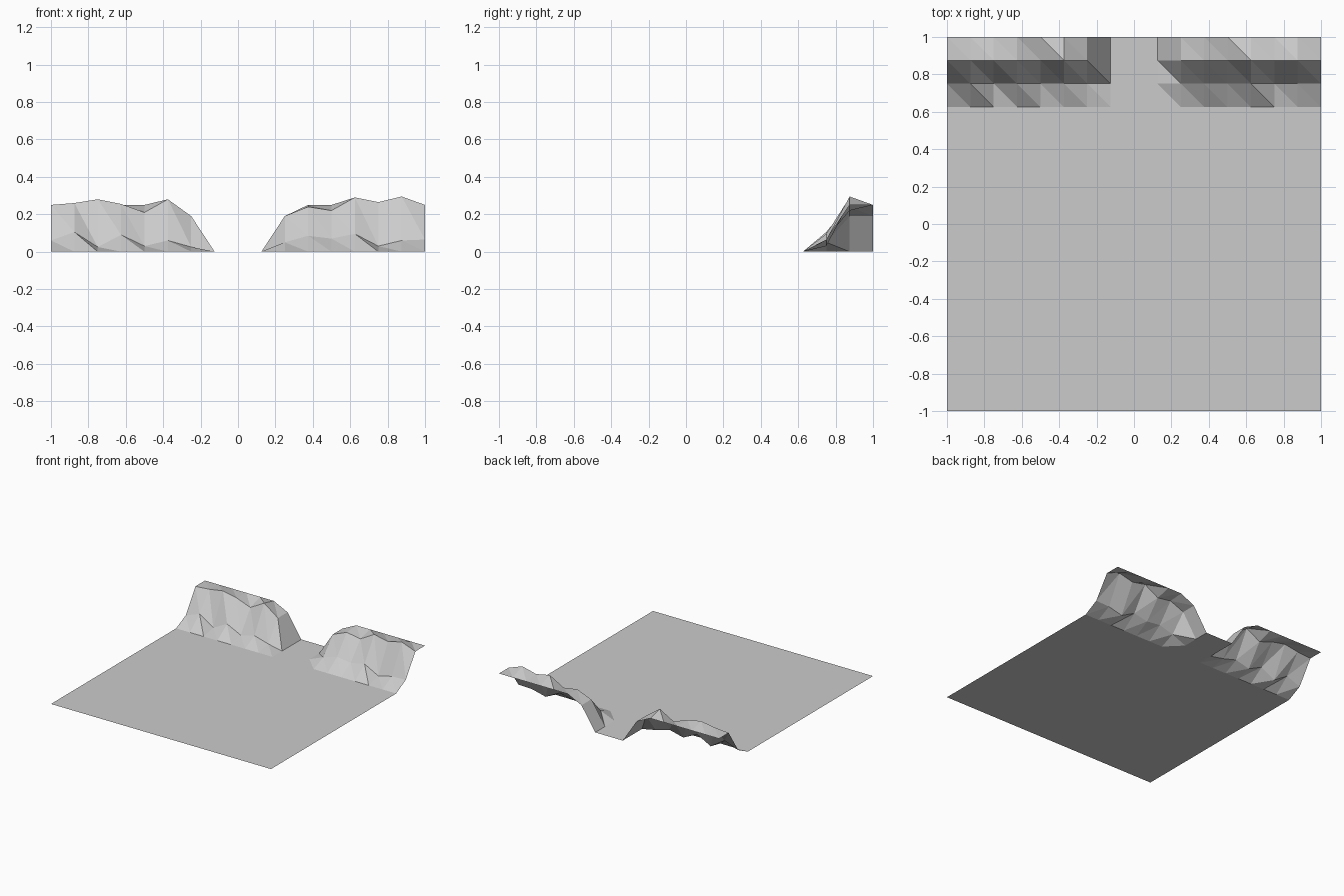
import bpy, bmesh

if "Cube" in bpy.data.objects:
    bpy.data.objects.remove(bpy.data.objects["Cube"])

N = 16              # cells per side
STEP = 2 / N

# Cliff heights from x=-1 to x=1 (gap of flat ground in the middle)
foot = [.06, .105, .025, .09, .03, .06, .025, 0, 0,
        0, .05, .085, .07, .095, .03, .06, .065]
rim = [.25, .26, .28, .255, .21, .28, .19, 0, 0,
       0, .19, .24, .22, .29, .265, .295, .25]
plateau = [.25] * 6 + [.19, 0, 0, 0, .19] + [.25] * 6
rows = {N - 2: foot, N - 1: rim, N: plateau}

bm = bmesh.new()

# Grid of points, raised along the three back rows
grid = [[bm.verts.new((-1 + i * STEP, -1 + j * STEP,
                       rows[j][i] if j in rows else 0))
         for i in range(N + 1)] for j in range(N + 1)]

# Each cell is split along its upper-left to lower-right diagonal
for j in range(N):
    for i in range(N):
        a, b = grid[j][i], grid[j][i + 1]
        c, d = grid[j + 1][i + 1], grid[j + 1][i]
        bm.faces.new((a, b, d))
        bm.faces.new((b, c, d))

mesh = bpy.data.meshes.new("cliff_terrain")
bm.to_mesh(mesh)
bm.free()
terrain = bpy.data.objects.new("cliff_terrain", mesh)
bpy.context.collection.objects.link(terrain)
